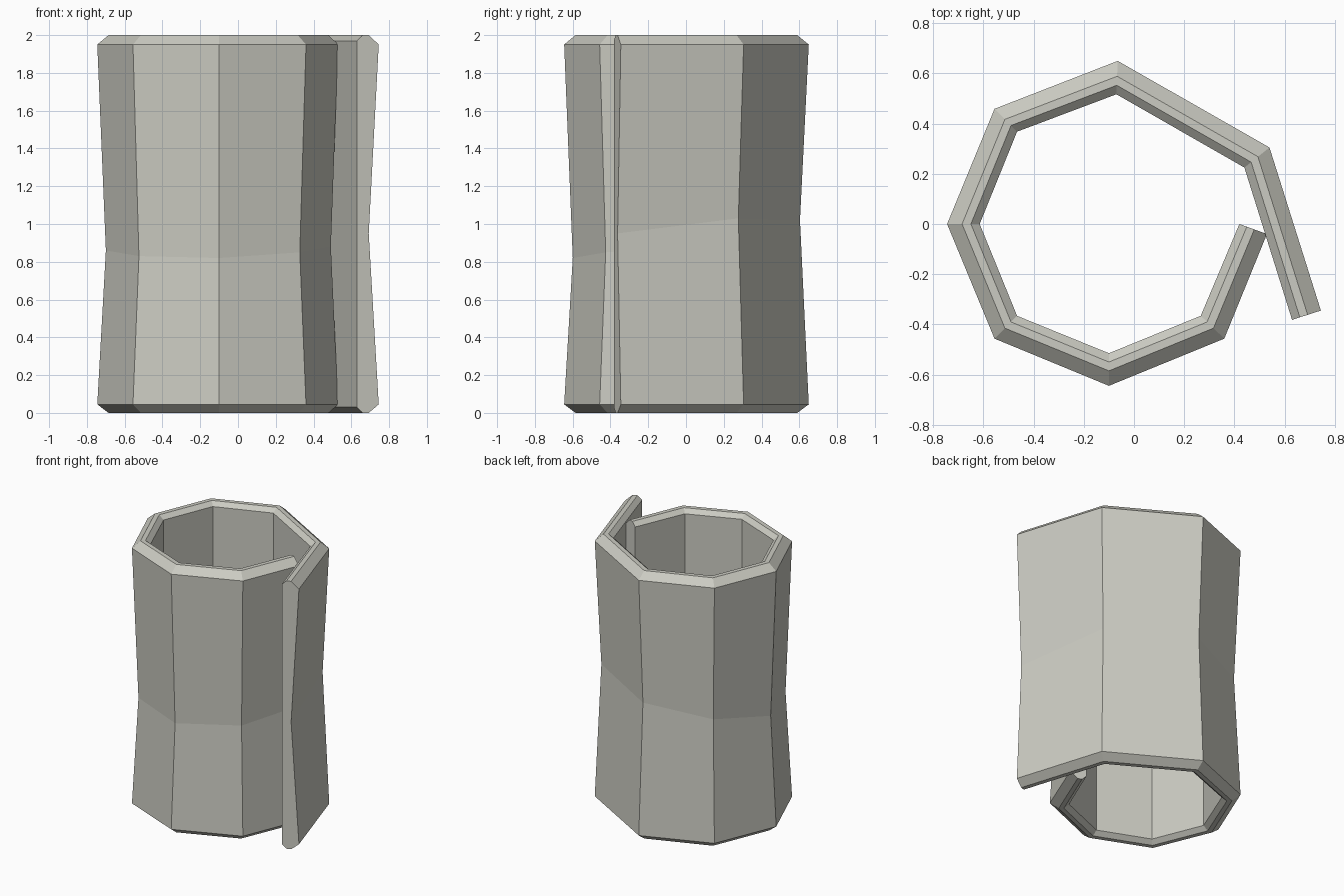
import bpy, bmesh
from mathutils import Vector

if "Cube" in bpy.data.objects:
    bpy.data.objects.remove(bpy.data.objects["Cube"])

mat = bpy.data.materials.new("warm light grey")
mat.diffuse_color = (0.60, 0.60, 0.54, 1)
mat.use_nodes = True
mat.node_tree.nodes["Principled BSDF"].inputs["Base Color"].default_value = mat.diffuse_color

# Plan of the open coil, from the tucked end round to the free end
outer = [(0.53, -0.04), (0.36, -0.457), (-0.10, -0.645), (-0.556, -0.457), (-0.745, 0),
         (-0.556, 0.459), (-0.065, 0.65), (0.54, 0.305), (0.745, -0.345)]
inner = [(0.42, 0.0), (0.266, -0.366), (-0.10, -0.515), (-0.466, -0.366), (-0.615, 0),
         (-0.466, 0.368), (-0.07, 0.517), (0.44, 0.225), (0.63, -0.382)]
# Height and depth of the pinched waist at each corner
waist_z = [0.88, 0.85, 0.82, 0.83, 0.86, 0.95, 1.02, 1.03, 0.95]
waist_t = [0.35] * 8 + [0.46]

bm = bmesh.new()
loops = []
for o, i, wz, wt in zip(outer, inner, waist_z, waist_t):
    o, i = Vector(o), Vector(i)
    # Wall cross-section: (blend from outer to inner, height)
    section = [(0.46, 0), (0, 0.045), (wt, wz), (0, 1.95), (0.46, 2),
               (0.73, 2), (1, 1.97), (1, 0.03), (0.73, 0)]
    loops.append([bm.verts.new((*o.lerp(i, t), z)) for t, z in section])

for a, b in zip(loops, loops[1:]):
    n = len(a)
    for k in range(n):
        bm.faces.new((a[k], b[k], b[(k + 1) % n], a[(k + 1) % n]))
bm.faces.new(loops[0])
bm.faces.new(loops[-1][::-1])
bmesh.ops.recalc_face_normals(bm, faces=bm.faces[:])

mesh = bpy.data.meshes.new("coiled_cuff")
bm.to_mesh(mesh)
bm.free()
mesh.materials.append(mat)
cuff = bpy.data.objects.new("coiled_cuff", mesh)
bpy.context.collection.objects.link(cuff)
